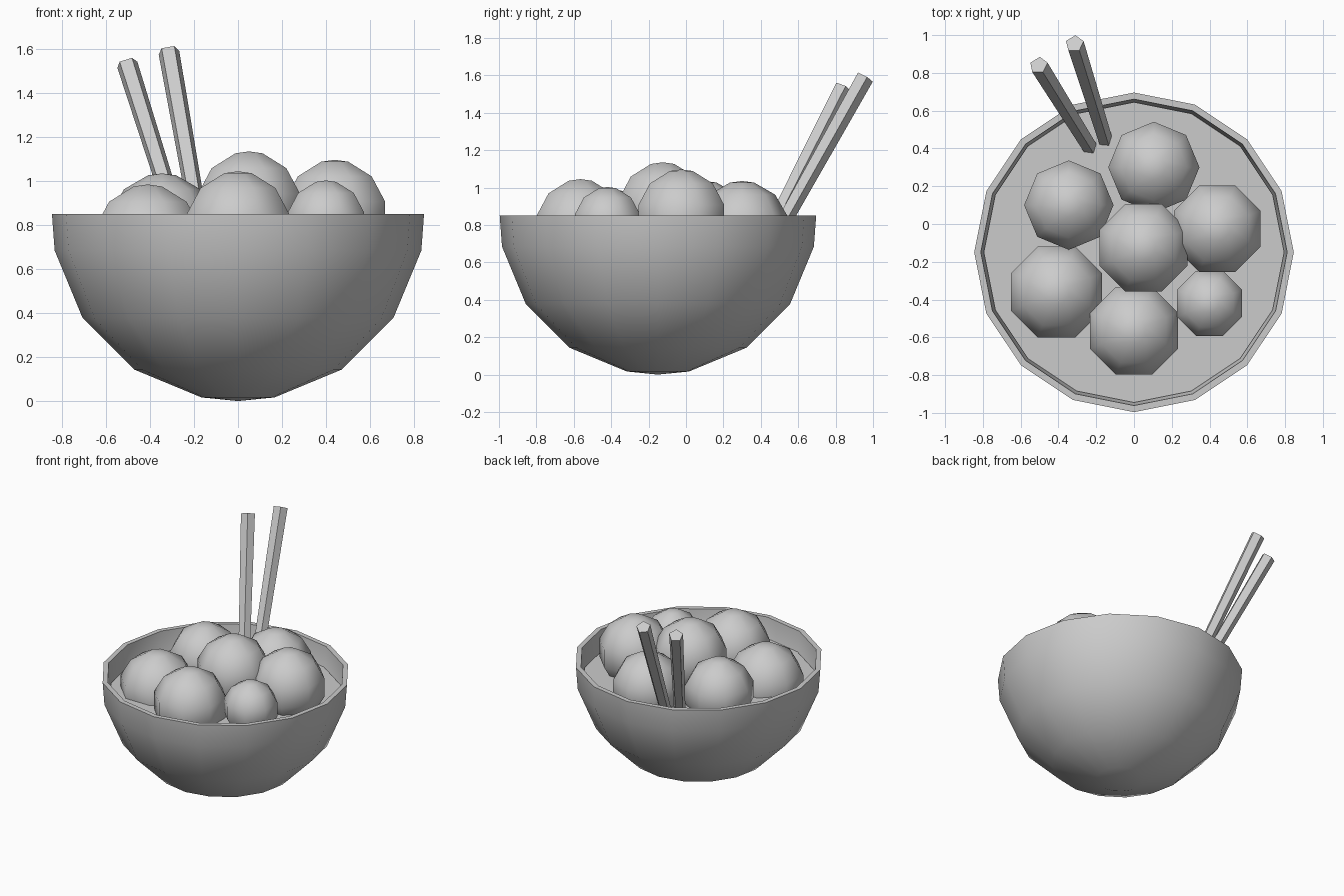
import bpy, bmesh, math
from mathutils import Vector

cube = bpy.data.objects.get("Cube")
if cube:
    bpy.data.objects.remove(cube, do_unlink=True)

GREY = (0.6, 0.6, 0.6, 1.0)
mat = bpy.data.materials.new("plain_grey")
mat.use_nodes = True
mat.diffuse_color = GREY
mat.node_tree.nodes["Principled BSDF"].inputs["Base Color"].default_value = GREY


def finish(name, bm, location=(0, 0, 0), smooth=None):
    bmesh.ops.recalc_face_normals(bm, faces=bm.faces)
    mesh = bpy.data.meshes.new(name)
    bm.to_mesh(mesh)
    bm.free()
    mesh.materials.append(mat)
    obj = bpy.data.objects.new(name, mesh)
    obj.location = location
    bpy.context.collection.objects.link(obj)
    if smooth:
        bpy.ops.object.select_all(action='DESELECT')
        obj.select_set(True)
        bpy.context.view_layer.objects.active = obj
        bpy.ops.object.shade_smooth_by_angle(angle=math.radians(smooth))
    return obj


def lathe(name, profile, sides, phase, location, smooth):
    """Turn a (radius, height) profile round z; a zero radius is a pole."""
    bm = bmesh.new()
    rings = []
    for r, z in profile:
        if r == 0:
            rings.append([bm.verts.new((0, 0, z))] * sides)
        else:
            angles = [phase + math.tau * i / sides for i in range(sides)]
            rings.append([bm.verts.new((r * math.cos(a), r * math.sin(a), z)) for a in angles])
    for low, high in zip(rings, rings[1:]):
        for i in range(sides):
            j = (i + 1) % sides
            corners = dict.fromkeys((low[i], low[j], high[j], high[i]))
            bm.faces.new(list(corners))
    return finish(name, bm, location, smooth)


def arc(radius, rings, count):
    """Sphere profile from the bottom pole, rings placed half a step off it."""
    step = math.pi / rings
    turns = [(i + 0.5) * step for i in range(count)]
    return [(0, -radius)] + [(radius * math.sin(t), -radius * math.cos(t)) for t in turns]


# Bowl: outer shell, flat rim, inner shell
RIM = 0.85
outer = arc(0.85, 8, 4) + [(0.846, 0)]
inner = arc(0.815, 8, 4) + [(0.811, 0)]
lathe("bowl", outer + inner[::-1], 16, 0, (0, -0.15, RIM), 40)

# Soup surface
bm = bmesh.new()
bmesh.ops.create_circle(bm, cap_ends=True, segments=16, radius=0.795)
finish("soup", bm, (0, -0.15, 0.70))

# Dumplings: centre, radius, and whether a flat side faces +x
FLAT, POINT = math.pi / 8, 0
dumplings = {
    "front": ((0.0, -0.565, 0.785), 0.26, FLAT),
    "centre": ((0.05, -0.125, 0.875), 0.26, FLAT),
    "left": ((0.44, -0.025, 0.84), 0.257, FLAT),
    "back": ((0.105, 0.30, 0.785), 0.25, POINT),
    "right_back": ((-0.345, 0.10, 0.79), 0.245, POINT),
    "right_front": ((-0.41, -0.36, 0.715), 0.27, FLAT),
    "small": ((0.40, -0.42, 0.81), 0.193, FLAT),
}
for name, (centre, radius, phase) in dumplings.items():
    ball = arc(radius, 6, 6) + [(0, radius)]
    lathe("dumpling_" + name, ball, 8, phase, centre, 60)


# Chopsticks: tapered five-sided rods
def chopstick(name, tip, end):
    tip, end = Vector(tip), Vector(end)
    axis = (end - tip).normalized()
    back = (Vector((0, 1, 0)) - axis * axis.y).normalized()
    side = axis.cross(back)
    bm = bmesh.new()
    loops = []
    for centre, r in ((tip, 0.04), (end, 0.05)):
        angles = [math.tau * i / 5 for i in range(5)]
        loops.append([bm.verts.new(centre + r * (back * math.cos(a) + side * math.sin(a))) for a in angles])
        bm.faces.new(loops[-1])
    for i in range(5):
        j = (i + 1) % 5
        bm.faces.new((loops[0][i], loops[0][j], loops[1][j], loops[1][i]))
    finish(name, bm)


chopstick("chopstick_right", (-0.215, 0.375, 0.62), (-0.505, 0.84, 1.535))
chopstick("chopstick_left", (-0.14, 0.40, 0.60), (-0.315, 0.955, 1.59))
